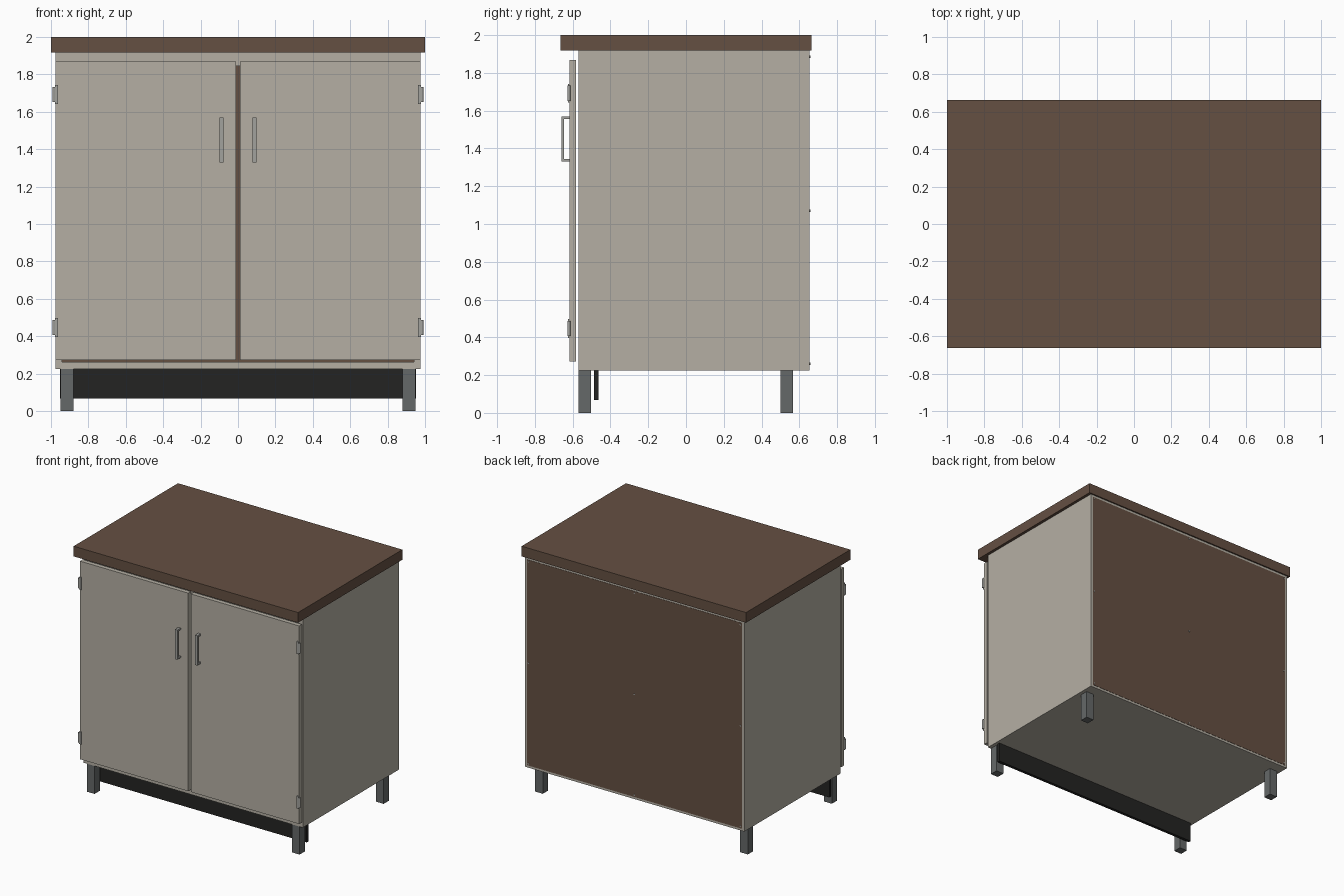
import bpy, bmesh
from mathutils import Matrix, Vector

if "Cube" in bpy.data.objects:
    bpy.data.objects.remove(bpy.data.objects["Cube"])


def mat(name, r, g, b):
    m = bpy.data.materials.new(name)
    m.diffuse_color = (r, g, b, 1)
    m.use_nodes = True
    m.node_tree.nodes["Principled BSDF"].inputs["Base Color"].default_value = m.diffuse_color
    return m


BEIGE = mat("beige_laminate", 0.46, 0.43, 0.37)
BROWN = mat("brown_wood", 0.13, 0.08, 0.055)
DARK = mat("foot_grey", 0.13, 0.14, 0.14)
BLACK = mat("plinth_black", 0.017, 0.017, 0.016)
METAL = mat("metal", 0.36, 0.36, 0.34)


def finish(name, bm, m):
    me = bpy.data.meshes.new(name)
    bm.to_mesh(me)
    bm.free()
    me.materials.append(m)
    ob = bpy.data.objects.new(name, me)
    bpy.context.collection.objects.link(ob)
    return ob


def add_box(bm, x, y, z):
    lo, hi = Vector((x[0], y[0], z[0])), Vector((x[1], y[1], z[1]))
    bmesh.ops.create_cube(bm, size=1, matrix=Matrix.Translation((lo + hi) / 2)
                          @ Matrix.Diagonal((*(hi - lo), 1)))


def add_cyl(bm, centre, r, depth, axis, n=12):
    rot = Matrix.Rotation(1.5707963, 4, 'X') if axis == 'Y' else Matrix()
    bmesh.ops.create_cone(bm, cap_ends=True, segments=n, radius1=r, radius2=r,
                          depth=depth, matrix=Matrix.Translation(centre) @ rot)


def box(name, x, y, z, m):
    bm = bmesh.new()
    add_box(bm, x, y, z)
    return finish(name, bm, m)


def mir(s, a, b):
    return tuple(sorted((s * a, s * b)))


# Worktop
box("worktop", (-1, 1), (-0.664, 0.664), (1.918, 2), BROWN)

# Hollow carcass
box("bottom_panel", (-0.94, 0.94), (-0.57, 0.653), (0.225, 0.263), BEIGE)
box("top_panel", (-0.94, 0.94), (-0.57, 0.653), (1.88, 1.918), BEIGE)
box("front_rail", (-0.94, 0.94), (-0.57, -0.533), (1.846, 1.88), BEIGE)
box("back_panel", (-0.957, 0.957), (0.638, 0.655), (0.243, 1.9), BROWN)

# Plinth board
box("plinth", (-0.953, 0.953), (-0.487, -0.463), (0.067, 0.225), BLACK)

for s, side in ((-1, "left"), (1, "right")):
    box(side + "_side_panel", mir(s, 0.94, 0.977), (-0.57, 0.653), (0.225, 1.918), BEIGE)
    box(side + "_door", mir(s, 0.012, 0.977), (-0.617, -0.582), (0.272, 1.868), BEIGE)

    # Feet
    for y, end in (((-0.57, -0.503), "front"), ((0.5, 0.567), "back")):
        box(f"{end}_{side}_foot", mir(s, 0.88, 0.948), y, (0, 0.225), DARK)

    # Bracket handle: grip bar on two posts
    bm = bmesh.new()
    hx = mir(s, 0.078, 0.099)
    add_box(bm, hx, (-0.66, -0.646), (1.33, 1.57))
    for z in (1.33, 1.556):
        add_box(bm, hx, (-0.646, -0.617), (z, z + 0.014))
    finish(side + "_handle", bm, METAL)

    # Hinges: leaf on the door and a barrel at the edge
    for z, pos in ((0.447, "lower"), (1.692, "upper")):
        bm = bmesh.new()
        add_box(bm, mir(s, 0.962, 0.979), (-0.626, -0.617), (z - 0.05, z + 0.05))
        add_cyl(bm, (s * 0.983, -0.62, z), 0.008, 0.08, 'Z')
        finish(f"{pos}_{side}_hinge", bm, METAL)

# Screws holding the back panel
bm = bmesh.new()
for x in (-0.945, 0, 0.945):
    for z in (0.26, 1.07, 1.885):
        add_cyl(bm, (x, 0.656, z), 0.006, 0.005, 'Y', 8)
finish("back_screws", bm, METAL)
